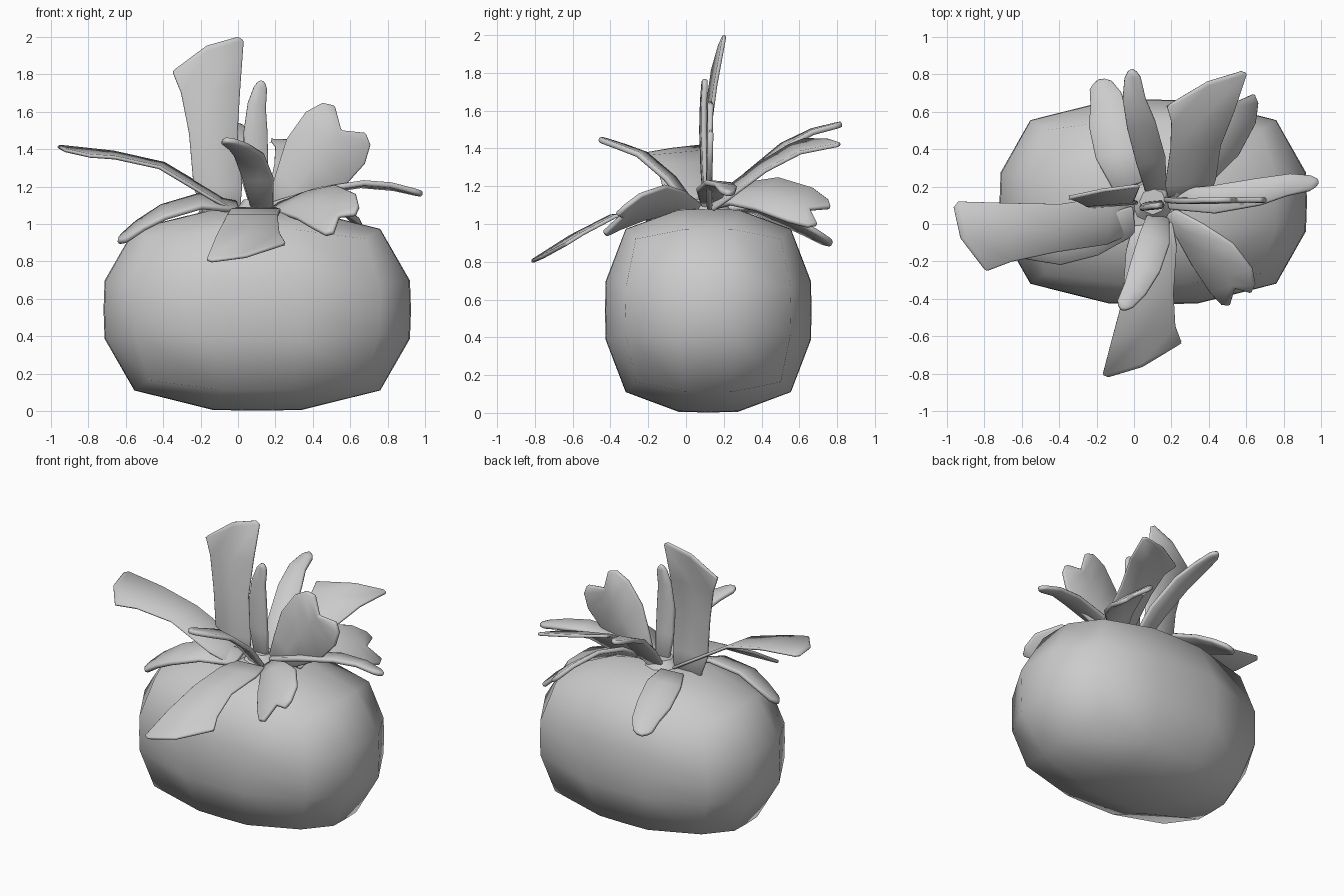
import bpy, bmesh
from mathutils import Vector

if "Cube" in bpy.data.objects:
    bpy.data.objects.remove(bpy.data.objects["Cube"])

grey = bpy.data.materials.new("plain_grey")
grey.diffuse_color = (0.6, 0.6, 0.6, 1)
grey.use_nodes = True
grey.node_tree.nodes["Principled BSDF"].inputs["Base Color"].default_value = grey.diffuse_color


def finish(name, bm, angle):
    bmesh.ops.recalc_face_normals(bm, faces=bm.faces[:])
    me = bpy.data.meshes.new(name)
    bm.to_mesh(me)
    bm.free()
    me.materials.append(grey)
    ob = bpy.data.objects.new(name, me)
    bpy.context.collection.objects.link(ob)
    bpy.ops.object.select_all(action='DESELECT')
    ob.select_set(True)
    bpy.context.view_layer.objects.active = ob
    bpy.ops.object.shade_smooth_by_angle(angle=angle)
    return ob


# Fruit: a cube cut 4 x 4 per side and rounded to a boxy ellipsoid
bm = bmesh.new()
bmesh.ops.create_cube(bm, size=2)
bmesh.ops.subdivide_edges(bm, edges=bm.edges[:], cuts=3, use_grid_fill=True)
for v in bm.verts:
    c = Vector([0.29 * t / 0.5 if abs(t) < 0.6 else t for t in v.co])
    n = sum(abs(t) ** 3.1 for t in c) ** (1 / 3.1)
    c /= n
    v.co = (0.103 + 0.822 * c.x, 0.118 + 0.547 * c.y, 0.542 + 0.54 * c.z)
finish("fruit", bm, 1.2)

# Leaf outlines: rows of (left s, middle s, right s, left width, right width)
LONG = [(0, 0, 0, -.5, .5), (.15, .15, .15, -.65, .65), (.45, .45, .45, -.65, .65),
        (.68, .7, .72, -.8, .8), (.8, .92, .98, -1, .95), (.82, .95, 1, -.9, .8)]
HEART = [(0, 0, 0, -.3, .3), (.25, .25, .25, -.65, .65), (.52, .5, .52, -1, 1),
         (.8, .72, .8, -1.05, 1.05), (.95, .84, .95, -.85, .85), (1, .88, 1, -.55, .55)]
NARROW = [(0, 0, 0, -.7, .7), (.3, .3, .3, -1, 1), (.6, .6, .6, -.95, 1),
          (.78, .8, .82, -.65, .9), (.93, .95, .95, -.5, .6), (.97, 1, .99, -.3, .3)]


def along(path, s):
    """Point at fraction s of the path's length."""
    lengths = [(b - a).length for a, b in zip(path, path[1:])]
    d = s * sum(lengths)
    for a, b, l in zip(path, path[1:], lengths):
        if d <= l:
            return a.lerp(b, d / l)
        d -= l
    return path[-1].copy()


def leaf(name, shape, width, side, *points, thick=0.03):
    path = [Vector(p) for p in points]
    side = Vector(side).normalized() * width
    bm = bmesh.new()
    rows = []
    for sl, sm, sr, wl, wr in shape:
        rows.append([bm.verts.new(along(path, s) + side * w)
                     for s, w in ((sl, wl), (sm, (wl + wr) / 2), (sr, wr))])
    for a, b in zip(rows, rows[1:]):
        for i in (0, 1):
            bm.faces.new((a[i], a[i + 1], b[i + 1], b[i]))
    ob = finish(name, bm, 1.0)
    mod = ob.modifiers.new("thickness", 'SOLIDIFY')
    mod.thickness, mod.offset = thick, 0
    bev = ob.modifiers.new("soft_rim", 'BEVEL')
    bev.width, bev.segments, bev.angle_limit = 0.008, 1, 1.0


# Long slanted leaves
leaf("tall_leaf", LONG, .2, (1, .08, 0),
     (-.09, .11, 1.06), (-.12, .1, 1.3), (-.14, .12, 1.6), (-.16, .19, 2.0), thick=.02)
leaf("left_leaf", LONG, .2, (.1, 1, .08),
     (0, .05, 1.07), (-.22, .0, 1.2), (-.47, -.03, 1.35), (-.98, -.07, 1.4), thick=.02)
leaf("front_low_leaf", LONG, .21, (-1, -.1, 0),
     (.1, 0, 1.08), (.08, -.35, 1.06), (.05, -.6, .93), (.03, -.8, .8), thick=.02)
leaf("back_right_leaf", LONG, .21, (1, .1, -.15),
     (.29, .13, 1.09), (.32, .37, 1.28), (.37, .58, 1.4), (.41, .8, 1.45), thick=.02)

# Broad notched leaves
leaf("upright_notched_leaf", HEART, .2, (-.75, 0, .66),
     (.2, .13, 1.07), (.36, .12, 1.26), (.6, .13, 1.56))
leaf("front_right_notched_leaf", HEART, .15, (.24, .14, .2),
     (.19, .06, 1.08), (.37, -.1, 1.13), (.5, -.26, 1.09), (.57, -.4, 1.0))
leaf("back_right_notched_leaf", HEART, .15, (.6, -.35, -.45),
     (.24, .13, 1.1), (.38, .32, 1.18), (.5, .52, 1.14), (.58, .73, 1.04))

# Narrow leaves
leaf("upright_narrow_leaf", NARROW, .065, (-1, -.1, 0),
     (.11, .11, 1.08), (.09, .09, 1.4), (.1, .09, 1.58), (.13, .1, 1.77))
leaf("front_narrow_leaf", NARROW, .085, (1, -.3, 0),
     (.13, .04, 1.08), (.1, -.13, 1.3), (.05, -.25, 1.38), (-.07, -.46, 1.45))
leaf("back_narrow_leaf", NARROW, .08, (-1, -.3, 0),
     (.12, .17, 1.09), (.08, .4, 1.32), (.02, .6, 1.47), (-.01, .83, 1.53))
leaf("back_left_leaf", NARROW, .115, (1, .3, .1),
     (-.03, .2, 1.08), (-.1, .4, 1.08), (-.14, .57, 1.0), (-.19, .77, .89))
leaf("right_narrow_leaf", NARROW, .075, (-.15, 1, -.1),
     (.18, .13, 1.1), (.5, .13, 1.2), (.75, .19, 1.22), (.99, .22, 1.16))
leaf("left_low_leaf", NARROW, .11, (-.1, 1, .3),
     (0, .02, 1.09), (-.25, -.08, 1.13), (-.45, -.13, 1.04), (-.64, -.13, .9))

# Small stem joining the leaf bases
bm = bmesh.new()
bmesh.ops.create_cone(bm, cap_ends=True, segments=8, radius1=.14, radius2=.07, depth=.08)
bmesh.ops.translate(bm, verts=bm.verts[:], vec=(.1, .12, 1.09))
finish("stem", bm, 0.8)
